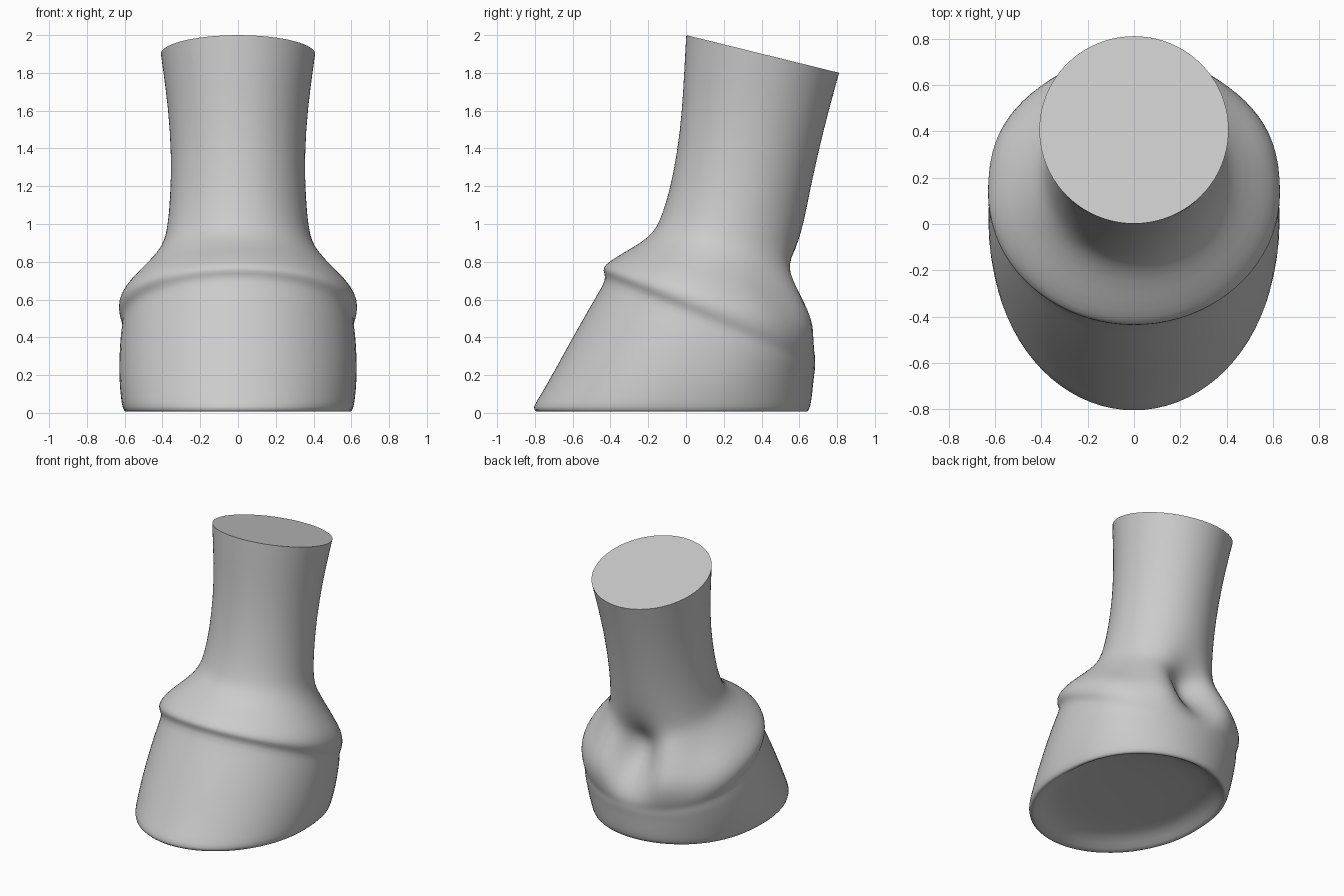
import bpy, bmesh, math

if "Cube" in bpy.data.objects:
    bpy.data.objects.remove(bpy.data.objects["Cube"])

SEG = 40

# Tilted cross-sections: front y, front z, back y, back z, half width, heel cleft depth
RINGS = [
    # hollow sole and ground rim
    (-.55, .08, .42, .08, .42), (-.66, .06, .56, .06, .51), (-.76, .01, .62, .01, .575),
    (-.80, 0, .645, 0, .60),
    # hoof wall
    (-.815, .03, .66, .03, .615), (-.78, .08, .668, .08, .622), (-.70, .22, .674, .14, .632),
    (-.58, .44, .68, .20, .63), (-.47, .63, .685, .23, .622), (-.425, .705, .685, .26, .61),
    # coronet band and heel bulbs
    (-.435, .74, .695, .30, .625, .01), (-.443, .77, .70, .34, .635, .03),
    (-.41, .80, .70, .40, .63, .07), (-.34, .845, .685, .48, .59, .13),
    (-.24, .90, .64, .58, .51, .17), (-.17, .96, .595, .69, .435, .14),
    # pastern
    (-.14, 1.02, .585, .77, .393, .06), (-.11, 1.10, .60, .86, .375, .02),
    (-.07, 1.25, .625, 1.0, .36), (-.03, 1.5, .665, 1.22, .353),
    (-.015, 1.72, .73, 1.5, .37), (-.005, 1.92, .795, 1.74, .40), (0, 2, .812, 1.8, .41),
]


def ring_points(yf, zf, yb, zb, w, cleft=0):
    square = .82 if zf < .9 else 1.0
    pts = []
    for i in range(SEG):
        a = 2 * math.pi * i / SEG
        x, s = w * math.cos(a), math.sin(a)
        if s > 0:
            s = s ** square
        t = (s + 1) / 2
        y = yf + (yb - yf) * t
        z = zf + (zb - zf) * t
        if s > 0:
            bulb = .3 * math.exp(-((abs(x) - .28) / .12) ** 2)
            y += cleft * (bulb - math.exp(-(x / .13) ** 2))
        pts.append((x, y, z))
    return pts


# Loft the leg from sole to cut top
bm = bmesh.new()
loops = [[bm.verts.new(p) for p in ring_points(*r)] for r in RINGS]
for lo, hi in zip(loops, loops[1:]):
    for i in range(SEG):
        j = (i + 1) % SEG
        bm.faces.new((lo[i], lo[j], hi[j], hi[i]))
centre = bm.verts.new((0, -.06, .09))
for i in range(SEG):
    bm.faces.new((loops[0][(i + 1) % SEG], loops[0][i], centre))
cap = bm.faces.new(loops[-1])
crease = bm.edges.layers.float.new("crease_edge")
for e in cap.edges:
    e[crease] = 1
bmesh.ops.recalc_face_normals(bm, faces=bm.faces)
mesh = bpy.data.meshes.new("hoof")
bm.to_mesh(mesh)
bm.free()
hoof = bpy.data.objects.new("hoof", mesh)
bpy.context.collection.objects.link(hoof)

# Smooth surface with a sharp edge at the flat top
bpy.context.view_layer.objects.active = hoof
hoof.select_set(True)
sub = hoof.modifiers.new("smooth", 'SUBSURF')
sub.levels = sub.render_levels = 1
bpy.ops.object.modifier_apply(modifier="smooth")
bpy.ops.object.shade_smooth_by_angle(angle=math.radians(50))
